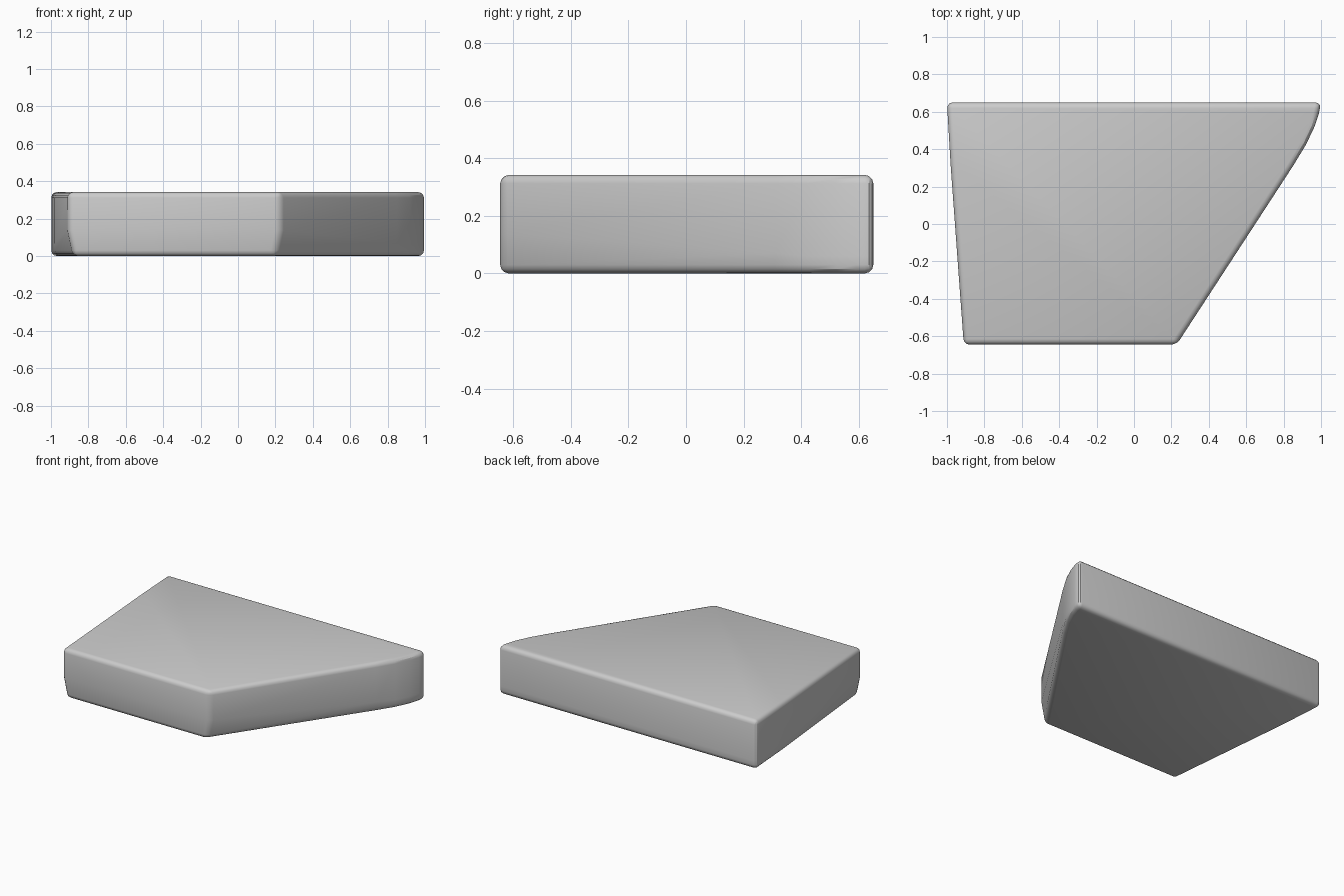
import bpy, bmesh, math

if "Cube" in bpy.data.objects:
    bpy.data.objects.remove(bpy.data.objects["Cube"])

# Outline from above: x, y, inset of the bottom edge, height where the side starts to tuck under
OUTLINE = [
    (-0.91, -0.645, 0.03, 0.14),
    (0.228, -0.645, -0.03, 0.14),
    (0.85, 0.31, -0.005, 0.07),
    (0.92, 0.425, 0.0, 0.06),
    (0.965, 0.52, 0.0, 0.06),
    (0.988, 0.59, 0.0, 0.06),
    (1.0, 0.65, 0.0, 0.06),
    (-1.0, 0.65, 0.0, 0.06),
    (-0.98, 0.31, 0.005, 0.07),
]
TOP = 0.342

# Slab: bottom, tuck line and top rings joined by side faces
bm = bmesh.new()
rings = [
    [bm.verts.new((x + dx, y, 0.0)) for x, y, dx, h in OUTLINE],
    [bm.verts.new((x, y, h)) for x, y, dx, h in OUTLINE],
    [bm.verts.new((x, y, TOP)) for x, y, dx, h in OUTLINE],
]
n = len(OUTLINE)
for low, high in zip(rings, rings[1:]):
    for i in range(n):
        j = (i + 1) % n
        bm.faces.new((low[i], low[j], high[j], high[i]))
bm.faces.new(rings[-1])
bm.faces.new(rings[0][::-1])
bmesh.ops.recalc_face_normals(bm, faces=bm.faces)

mesh = bpy.data.meshes.new("stone_slab")
bm.to_mesh(mesh)
bm.free()
slab = bpy.data.objects.new("stone_slab", mesh)
bpy.context.collection.objects.link(slab)

# Softened rims and corners
bevel = slab.modifiers.new("soft_edges", 'BEVEL')
bevel.width = 0.03
bevel.segments = 3
bevel.limit_method = 'ANGLE'
bevel.angle_limit = math.radians(35)

bpy.context.view_layer.objects.active = slab
slab.select_set(True)
bpy.ops.object.modifier_apply(modifier=bevel.name)
bpy.ops.object.shade_smooth_by_angle(angle=math.radians(30))
